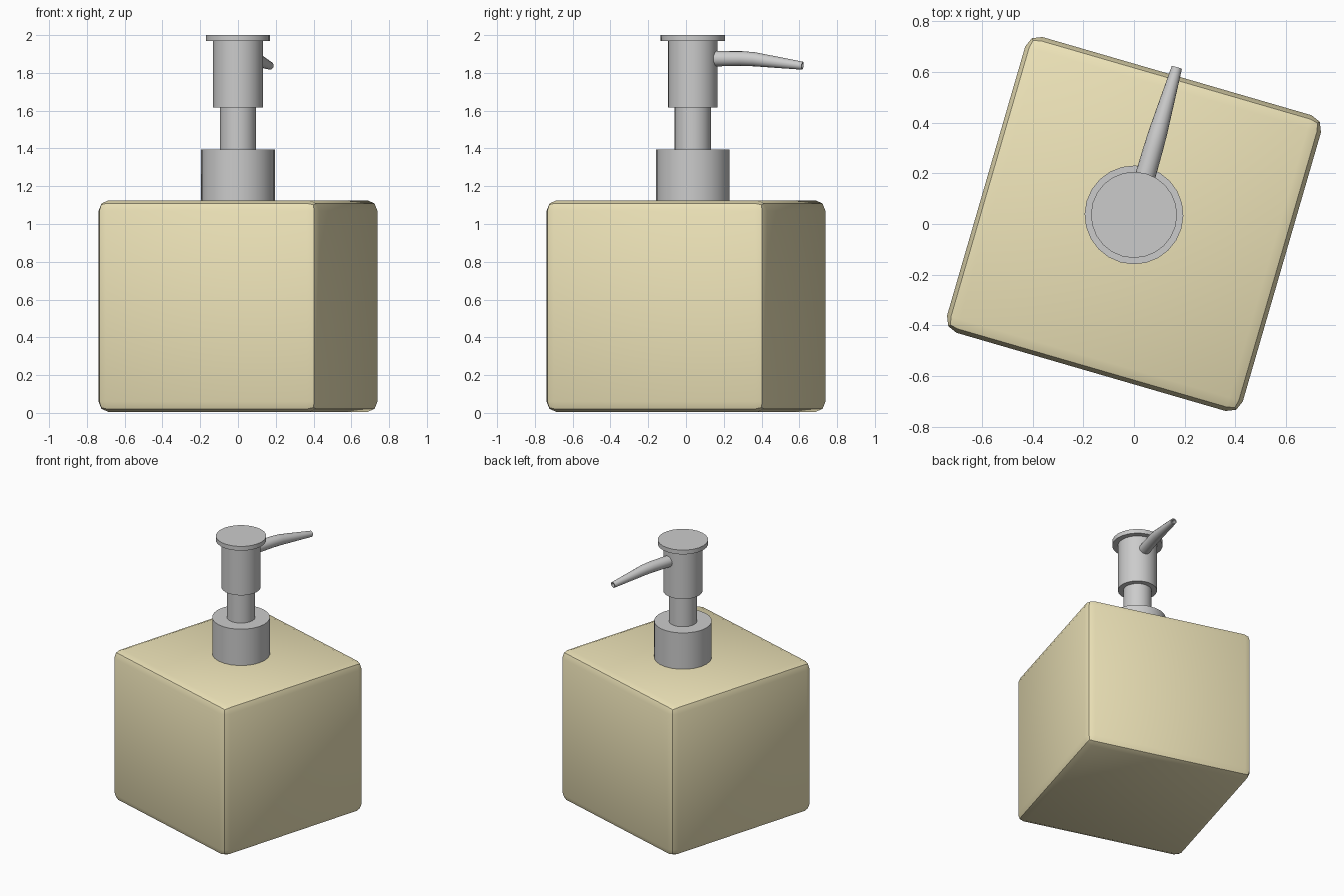
import bpy, bmesh
from math import radians, sin, cos, pi
from mathutils import Matrix

if "Cube" in bpy.data.objects:
    bpy.data.objects.remove(bpy.data.objects["Cube"])

TURN = radians(-16.2)          # whole dispenser is turned about z
PUMP_Y = 0.036                 # pump axis offset


def finish(name, bm, matrix, angle=30):
    bmesh.ops.recalc_face_normals(bm, faces=bm.faces)
    mesh = bpy.data.meshes.new(name)
    bm.to_mesh(mesh)
    bm.free()
    obj = bpy.data.objects.new(name, mesh)
    obj.matrix_world = matrix
    bpy.context.collection.objects.link(obj)
    bpy.ops.object.select_all(action='DESELECT')
    obj.select_set(True)
    bpy.context.view_layer.objects.active = obj
    bpy.ops.object.shade_smooth_by_angle(angle=radians(angle))
    return obj


def loft(bm, rings):
    """Bridge a list of vertex rings and cap both ends."""
    n = len(rings[0])
    for a, b in zip(rings, rings[1:]):
        for i in range(n):
            bm.faces.new((a[i], a[(i + 1) % n], b[(i + 1) % n], b[i]))
    bm.faces.new(rings[0])
    bm.faces.new(rings[-1])


def turned(name, profile, n=24):
    """Round part from (radius, z) points."""
    bm = bmesh.new()
    loft(bm, [[bm.verts.new((r * cos(2 * pi * i / n), r * sin(2 * pi * i / n), z))
               for i in range(n)] for r, z in profile])
    return finish(name, bm, pump)


turn = Matrix.Rotation(TURN, 4, 'Z')
pump = Matrix.Translation((0, PUMP_Y, 0)) @ turn

# bottle: bevelled block
bm = bmesh.new()
bmesh.ops.create_cube(bm, size=1, matrix=Matrix.Translation((0, 0, 0.565)) @ Matrix.Diagonal((1.216, 1.216, 1.12, 1)))
bmesh.ops.bevel(bm, geom=bm.edges[:], offset=0.055, segments=2, profile=0.5, affect='EDGES')
bottle = finish("bottle", bm, turn)
tan = bpy.data.materials.new("tan")
tan.diffuse_color = (0.85, 0.77, 0.48, 1)
tan.use_nodes = True
tan.node_tree.nodes["Principled BSDF"].inputs["Base Color"].default_value = tan.diffuse_color
bottle.data.materials.append(tan)

# pump: collar, stem, head with flat cap
turned("collar", [(0.195, 1.11), (0.195, 1.395)])
turned("stem", [(0.096, 1.38), (0.096, 1.64)])
turned("pump_head", [(0.132, 1.618), (0.132, 1.968), (0.17, 1.968), (0.17, 2.0)])

# spout: tapered, drooping tube along local y with a recessed opening
path = [(0.10, 1.875, 0.041), (0.27, 1.876, 0.039), (0.34, 1.872, 0.037),
        (0.605, 1.838, 0.021), (0.605, 1.838, 0.014), (0.56, 1.844, 0.014)]
bm = bmesh.new()
n = 16
loft(bm, [[bm.verts.new((r * cos(2 * pi * i / n), y + 0.13 * r * sin(2 * pi * i / n),
                         z + r * sin(2 * pi * i / n))) for i in range(n)]
          for y, z, r in path])
finish("spout", bm, pump)
